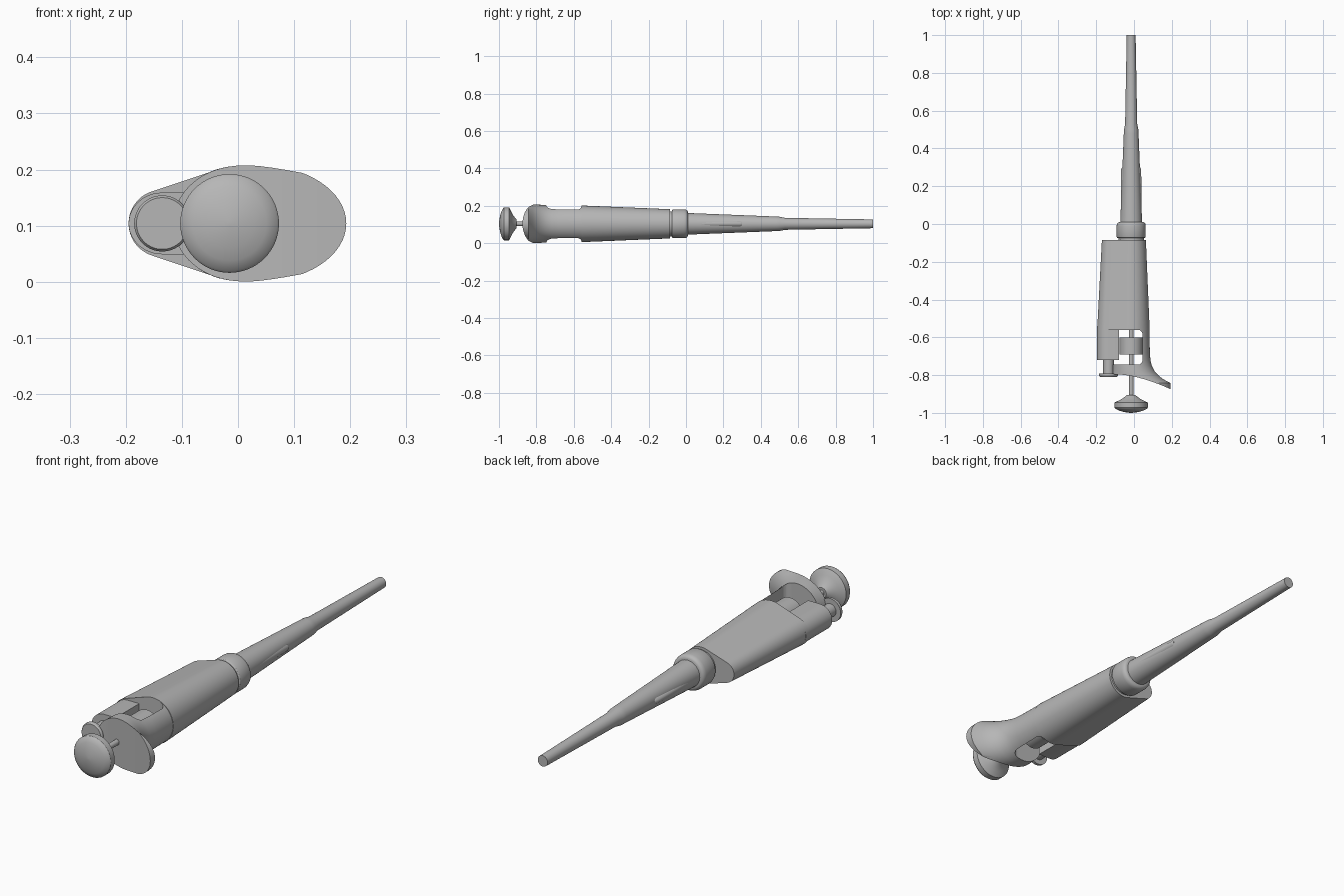
import bpy, bmesh, math

cube = bpy.data.objects.get("Cube")
if cube:
    bpy.data.objects.remove(cube, do_unlink=True)

CX, CZ, N = -0.015, 0.104, 64      # main axis runs along y

grey = bpy.data.materials.new("plain grey")
grey.use_nodes = True
grey.diffuse_color = (0.47, 0.47, 0.47, 1)
grey.node_tree.nodes["Principled BSDF"].inputs["Base Color"].default_value = grey.diffuse_color


def smooth(ob):
    bpy.ops.object.select_all(action='DESELECT')
    ob.select_set(True)
    bpy.context.view_layer.objects.active = ob
    bpy.ops.object.shade_smooth_by_angle(angle=math.radians(30))


def loft(name, rings):
    """Skin equal-length rings of points and cap both ends."""
    bm = bmesh.new()
    loops = [[bm.verts.new(p) for p in ring] for ring in rings]
    n = len(loops[0])
    for a, b in zip(loops, loops[1:]):
        for i in range(n):
            j = (i + 1) % n
            bm.faces.new((a[i], a[j], b[j], b[i]))
    bm.faces.new(loops[0])
    bm.faces.new(loops[-1])
    bmesh.ops.recalc_face_normals(bm, faces=bm.faces)
    me = bpy.data.meshes.new(name)
    bm.to_mesh(me)
    bm.free()
    me.materials.append(grey)
    ob = bpy.data.objects.new(name, me)
    bpy.context.collection.objects.link(ob)
    smooth(ob)
    return ob


def oval(y, cx, a, b):
    return [(cx + a * math.cos(2 * math.pi * i / N), y,
             CZ + b * math.sin(2 * math.pi * i / N)) for i in range(N)]


def turned(name, profile, cx=CX):
    """Round part from (y, radius) pairs."""
    return loft(name, [oval(y, cx, r, r) for y, r in profile])


def hull_ring(y, r1, x2, r2):
    """Outline wrapped around the main circle and a smaller side circle."""
    t = math.acos((r1 - r2) / (CX - x2))
    start, sweep = math.pi - t, 2 * (math.pi - t)
    big = [start - sweep * i / 47 for i in range(48)]
    small = [math.pi + t - 2 * t * i / 23 for i in range(24)]
    return ([(CX + r1 * math.cos(a), y, CZ + r1 * math.sin(a)) for a in big] +
            [(x2 + r2 * math.cos(a), y, CZ + r2 * math.sin(a)) for a in small])


# Tip shaft with side ribs
turned("tip_shaft", [(-0.02, 0.059), (0.48, 0.039), (0.5, 0.038), (0.53, 0.032), (1.0, 0.0235)])
loft("shaft_side_ribs", [oval(-0.02, CX, 0.056, 0.03), oval(0.29, CX, 0.053, 0.026),
                         oval(0.3, CX, 0.048, 0.024)])

# Collar and neck
turned("neck", [(-0.1, 0.067), (-0.06, 0.067)])
turned("collar", [(-0.075, 0.071), (-0.072, 0.075), (-0.067, 0.077), (-0.01, 0.077),
                  (0.001, 0.075), (0.007, 0.07), (0.01, 0.064)])

# Grip body
loft("grip_body", [hull_ring(-0.085, 0.078, -0.125, 0.045),
                   hull_ring(-0.56, 0.098, -0.135, 0.06)])

# Side housing for the ejector
SX, SR = -0.135, 0.055


def housing_ring(y):
    arc = [math.pi / 2 + math.pi * i / 24 for i in range(25)]
    pts = [(SX + 1.09 * SR * math.cos(a), y, CZ + SR * math.sin(a)) for a in arc]
    return pts + [(-0.08, y, CZ - SR), (-0.08, y, CZ + SR)]


loft("ejector_housing", [housing_ring(-0.54), housing_ring(-0.72)])
turned("ejector_stem", [(-0.7, 0.028), (-0.795, 0.028)], SX)
turned("ejector_cap", [(-0.792, 0.05), (-0.803, 0.05), (-0.809, 0.046)], SX)

# Finger rest: flared oval loft, trimmed to a curved front and an open slot
sections = [(-0.55, 0.081, -0.111, 0.096), (-0.68, 0.084, -0.111, 0.096),
            (-0.72, 0.087, -0.111, 0.097), (-0.75, 0.094, -0.111, 0.099),
            (-0.78, 0.110, -0.113, 0.102), (-0.80, 0.128, -0.116, 0.103),
            (-0.82, 0.152, -0.120, 0.104), (-0.842, 0.193, -0.120, 0.104),
            (-0.92, 0.193, -0.120, 0.104)]
rest = loft("finger_rest", [oval(y, (r + l) / 2, (r - l) / 2, b) for y, r, l, b in sections])

outline = [(0.02, -0.54), (0.02, -0.56)]
for cx, cy, a0 in ((0.02, -0.585, 90), (0.02, -0.72, 0)):     # rounded slot corners
    outline += [(cx + 0.025 * math.cos(math.radians(a0 - 15 * k)),
                 cy + 0.025 * math.sin(math.radians(a0 - 15 * k))) for k in range(7)]
outline += [(-0.3, -0.745), (-0.3, -0.797)]
outline += [(-0.08 + 0.02 * k, -0.797 - 0.076 * (k / 13.5) ** 1.6) for k in range(16)]
outline += [(0.3, -0.89), (0.3, -0.54)]
trim = loft("finger_rest_trim", [[(x, y, z) for x, y in outline] for z in (-0.1, 0.3)])
trim.hide_render = True

mod = rest.modifiers.new("trim", 'BOOLEAN')
mod.operation = 'INTERSECT'
mod.solver = 'EXACT'
mod.object = trim
bpy.context.view_layer.objects.active = rest
bpy.ops.object.modifier_apply(modifier=mod.name)
bpy.data.objects.remove(trim, do_unlink=True)
smooth(rest)

# Volume dial, plunger rod and push button
turned("volume_dial", [(-0.6, 0.061), (-0.69, 0.061)])
turned("plunger_rod", [(-0.54, 0.012), (-0.93, 0.012)])
turned("push_button", [(-0.905, 0.022), (-0.912, 0.03), (-0.924, 0.046), (-0.934, 0.064),
                       (-0.942, 0.082), (-0.946, 0.088), (-0.972, 0.088), (-0.978, 0.084),
                       (-0.987, 0.066), (-0.994, 0.044), (-0.998, 0.022), (-1.0, 0.004)])
